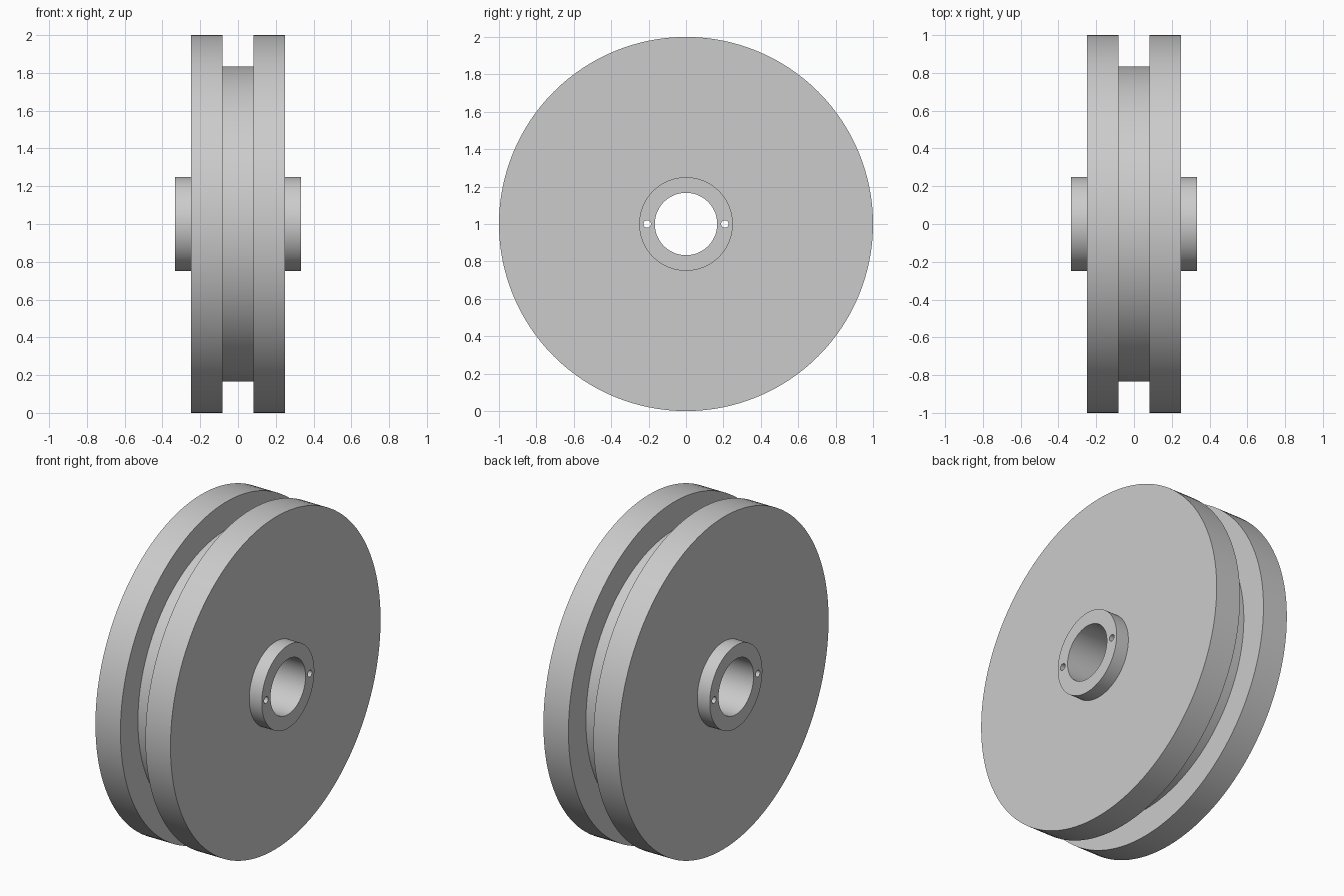
import bpy
import bmesh
from math import pi, radians
from mathutils import Matrix, Vector

default = bpy.data.objects.get("Cube")
if default:
    bpy.data.objects.remove(default, do_unlink=True)

AXLE_Z = 1.0
SEGMENTS = 128
BORE_R, HUB_R, GROOVE_R, RIM_R = 1 / 6, 0.25, 5 / 6, 1.0
GROOVE_X, FLANGE_X, HUB_X = 1 / 12, 0.25, 1 / 3
PIN_R, PIN_OFFSET = 0.02, 0.208

grey = bpy.data.materials.new("light_grey")
grey.use_nodes = True
grey.diffuse_color = (0.6, 0.6, 0.6, 1)
grey.node_tree.nodes["Principled BSDF"].inputs["Base Color"].default_value = (0.6, 0.6, 0.6, 1)


def new_object(name, bm):
    mesh = bpy.data.meshes.new(name)
    bmesh.ops.recalc_face_normals(bm, faces=bm.faces)
    bm.to_mesh(mesh)
    bm.free()
    mesh.materials.append(grey)
    obj = bpy.data.objects.new(name, mesh)
    obj.location.z = AXLE_Z
    bpy.context.collection.objects.link(obj)
    return obj


def lathe(name, profile):
    """Turn a closed (x, radius) profile around the x axis."""
    bm = bmesh.new()
    rings = []
    for i in range(SEGMENTS):
        turn = Matrix.Rotation(2 * pi * i / SEGMENTS, 3, "X")
        rings.append([bm.verts.new(turn @ Vector((x, 0, r))) for x, r in profile])
    for i, ring in enumerate(rings):
        following = rings[(i + 1) % SEGMENTS]
        for j in range(len(profile)):
            k = (j + 1) % len(profile)
            bm.faces.new((ring[j], ring[k], following[k], following[j]))
    return new_object(name, bm)


# Grooved wheel with a hollow hub, mirrored across the middle
half = [(GROOVE_X, GROOVE_R), (GROOVE_X, RIM_R), (FLANGE_X, RIM_R),
        (FLANGE_X, HUB_R), (HUB_X, HUB_R), (HUB_X, BORE_R)]
wheel = lathe("grooved_wheel", half + [(-x, r) for x, r in reversed(half)])

# Two small pin holes running right through the hub wall
bm = bmesh.new()
for side in (-1, 1):
    place = Matrix.Translation((0, side * PIN_OFFSET, 0)) @ Matrix.Rotation(pi / 2, 4, "Y")
    bmesh.ops.create_cone(bm, cap_ends=True, segments=32, radius1=PIN_R,
                          radius2=PIN_R, depth=HUB_X * 3, matrix=place)
cutter = new_object("pin_hole_cutter", bm)
cutter.hide_render = True

bpy.ops.object.select_all(action="DESELECT")
bpy.context.view_layer.objects.active = wheel
wheel.select_set(True)
cut = wheel.modifiers.new("pin_holes", "BOOLEAN")
cut.operation = "DIFFERENCE"
cut.solver = "EXACT"
cut.object = cutter
bpy.ops.object.modifier_apply(modifier=cut.name)
bpy.data.objects.remove(cutter, do_unlink=True)

# Smooth the round walls and keep the rims crisp
bpy.ops.object.shade_smooth_by_angle(angle=radians(30))
